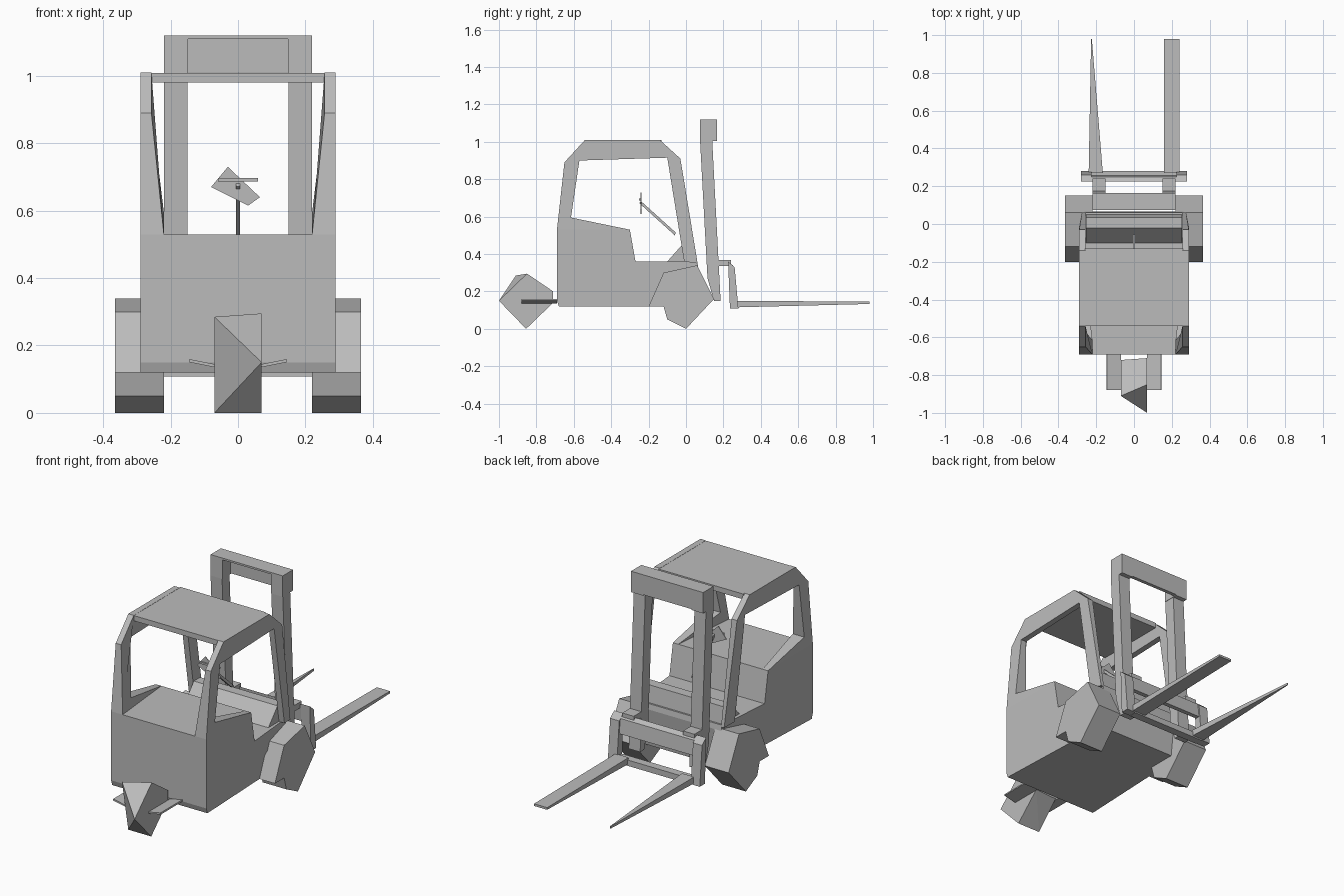
import bpy, bmesh
from mathutils import Vector

if "Cube" in bpy.data.objects:
    bpy.data.objects.remove(bpy.data.objects["Cube"], do_unlink=True)

grey = bpy.data.materials.new("plain grey")
grey.use_nodes = True
grey.diffuse_color = (0.5, 0.5, 0.5, 1)
grey.node_tree.nodes["Principled BSDF"].inputs["Base Color"].default_value = (0.5, 0.5, 0.5, 1)


def finish(name, bm):
    bmesh.ops.recalc_face_normals(bm, faces=bm.faces)
    mesh = bpy.data.meshes.new(name)
    bm.to_mesh(mesh)
    bm.free()
    mesh.materials.append(grey)
    obj = bpy.data.objects.new(name, mesh)
    bpy.context.collection.objects.link(obj)
    return obj


def prism(name, profile, x0, x1, shape=None):
    """Extrude a (y, z) profile from x0 to x1; shape may adjust the vertices."""
    bm = bmesh.new()
    face = bm.faces.new([bm.verts.new((x0, y, z)) for y, z in profile])
    grown = bmesh.ops.extrude_face_region(bm, geom=[face])
    for v in grown["geom"]:
        if isinstance(v, bmesh.types.BMVert):
            v.co.x = x1
    if shape:
        for v in bm.verts:
            shape(v)
    return finish(name, bm)


def box(name, x0, x1, y0, y1, z0, z1):
    return prism(name, [(y0, z0), (y1, z0), (y1, z1), (y0, z1)], x0, x1)


def hull(name, points):
    bm = bmesh.new()
    for p in points:
        bm.verts.new(p)
    bmesh.ops.convex_hull(bm, input=bm.verts)
    return finish(name, bm)


def plate(name, points, thickness=0.004):
    """Thin flat plate through the given corners."""
    a, b, c = (Vector(p) for p in points[:3])
    n = (b - a).cross(c - a).normalized() * thickness / 2
    return hull(name, [Vector(p) + n * s for p in points for s in (-1, 1)])


# Body: engine cover, floor and front wall
def taper_nose(v):
    if v.co.y > 0:
        v.co.x *= 0.9


prism("body", [(-0.68, 0.12), (0.04, 0.12), (0.065, 0.33), (0.06, 0.36), (-0.27, 0.36),
               (-0.30, 0.53), (-0.69, 0.53), (-0.69, 0.15)], -0.29, 0.29, taper_nose)
prism("dashboard", [(-0.10, 0.36), (0.05, 0.36), (0.035, 0.45), (-0.02, 0.45)], -0.255, 0.255)

# Cab frame: one arch on each side, thicker at the foot of the rear pillar
arch = [(-0.69, 0.53), (-0.65, 0.89), (-0.54, 1.01), (-0.14, 1.01), (-0.03, 0.91), (0.062, 0.35),
        (-0.01, 0.36), (-0.10, 0.915), (-0.57, 0.90), (-0.615, 0.595), (-0.30, 0.53)]


def thicken_foot(v):
    if abs(v.co.x) < 0.28 and v.co.y < -0.6 and v.co.z < 0.7:
        v.co.x *= 0.22 / 0.257
    if abs(v.co.x) > 0.28 and v.co.y > 0:
        v.co.x *= 0.95


for side, s in (("left", 1), ("right", -1)):
    prism(side + "_cab_frame", arch, s * 0.257, s * 0.29, thicken_foot)
box("roof", -0.26, 0.26, -0.54, -0.13, 0.98, 1.009)

# Front wheels with their guards
for side, s in (("left", 1), ("right", -1)):
    prism(side + "_front_wheel", [(-0.20, 0.12), (-0.12, 0.30), (0.06, 0.34), (0.15, 0.16),
                                  (0, 0), (-0.10, 0.05), (-0.12, 0.12)], s * 0.22, s * 0.365)
    # Rear axle wing
    plate(side + "_axle_wing", [(s * 0.07, -0.69, 0.14), (s * 0.145, -0.69, 0.155),
                                (s * 0.145, -0.88, 0.155), (s * 0.07, -0.88, 0.14)], 0.009)

# Rear wheel
hull("rear_wheel", [(0.07, -1.0, 0.15), (0.07, -0.85, 0.295), (0.07, -0.71, 0.20),
                    (0.07, -0.71, 0.14), (0.07, -0.855, 0), (-0.07, -0.91, 0.285),
                    (-0.07, -0.72, 0.20), (-0.07, -0.72, 0.14), (-0.07, -0.855, 0)])

# Steering column and wheel
prism("steering_column", [(-0.06, 0.50), (-0.055, 0.515), (-0.24, 0.682), (-0.25, 0.672)],
      -0.006, 0.006)
plate("steering_wheel", [(-0.08, -0.24, 0.67), (-0.03, -0.24, 0.73),
                         (0.065, -0.24, 0.64), (0.03, -0.24, 0.615)])
box("steering_bar", -0.06, 0.06, -0.25, -0.24, 0.687, 0.697)

# Mast: two leaning rails joined by a recessed head beam
for side, s in (("left", 1), ("right", -1)):
    prism(side + "_mast_rail", [(0.075, 1.01), (0.14, 1.01), (0.185, 0.15), (0.15, 0.15),
                                (0.115, 0.27)], s * 0.15, s * 0.22)
    box(side + "_mast_head", s * 0.148, s * 0.22, 0.075, 0.165, 1.005, 1.12)
    box(side + "_carriage_hook", s * 0.15, s * 0.22, 0.17, 0.24, 0.335, 0.368)
    # Carriage upright
    prism(side + "_carriage_upright", [(0.225, 0.36), (0.26, 0.33), (0.28, 0.11), (0.235, 0.11)],
          s * 0.225, s * 0.28)
box("mast_head_front", -0.148, 0.148, 0.145, 0.165, 1.01, 1.12)
box("mast_head_top", -0.148, 0.148, 0.075, 0.145, 1.11, 1.12)

# Fork carriage bars
prism("carriage_top_bar", [(0.225, 0.355), (0.25, 0.34), (0.26, 0.26), (0.235, 0.26)], -0.225, 0.225)
box("carriage_lower_bar", -0.225, 0.225, 0.235, 0.28, 0.108, 0.14)

# Forks: one full blade, one narrowing to a point
blade = [(0.27, 0.115), (0.98, 0.133), (0.98, 0.145), (0.27, 0.15)]


def sharpen(v):
    if v.co.y > 0.9:
        v.co.x = -0.225 + (v.co.x + 0.2) * 0.05


prism("left_fork", blade, 0.16, 0.24)
prism("right_fork", blade, -0.24, -0.165, sharpen)
